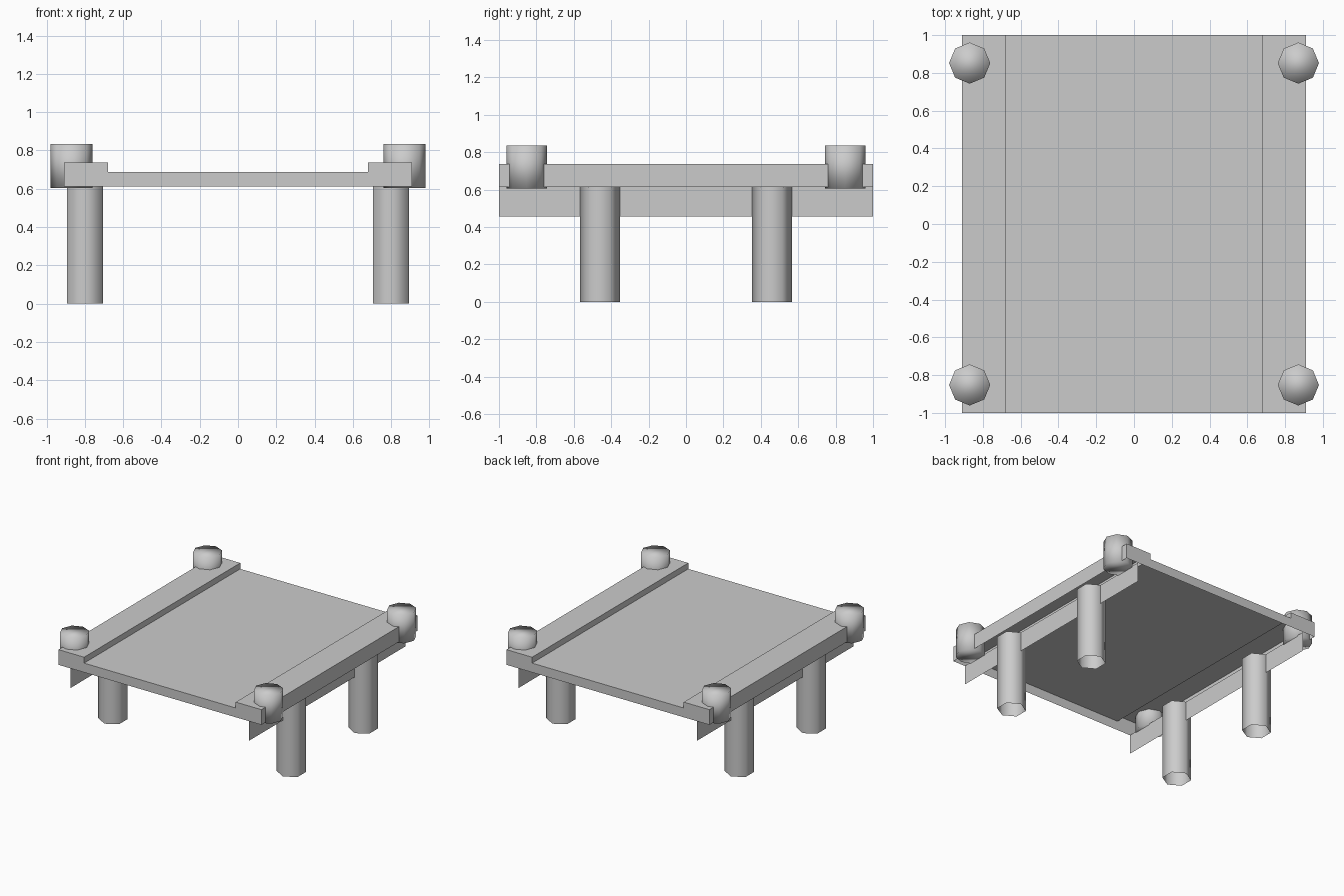
import bpy, bmesh, math
from mathutils import Matrix

if "Cube" in bpy.data.objects:
    bpy.data.objects.remove(bpy.data.objects["Cube"])


def add_object(name, bm, smooth=False):
    for f in bm.faces:
        f.smooth = smooth
    me = bpy.data.meshes.new(name)
    bm.to_mesh(me)
    bm.free()
    ob = bpy.data.objects.new(name, me)
    bpy.context.collection.objects.link(ob)
    return ob


def post(name, sides, radius, x, y, z0, z1, turn, capped):
    bm = bmesh.new()
    place = Matrix.Translation((x, y, (z0 + z1) / 2)) @ Matrix.Rotation(turn, 4, 'Z')
    bmesh.ops.create_cone(bm, cap_ends=capped, segments=sides, radius1=radius,
                          radius2=radius, depth=z1 - z0, matrix=place)
    return add_object(name, bm, smooth=True)


# Deck: curbed profile swept along y, hollow underneath (no bottom face)
W, C = 0.91, 0.68
LOW, TOP, CURB = 0.613, 0.688, 0.736
profile = [(-W, LOW), (-W, CURB), (-C, CURB), (-C, TOP),
           (C, TOP), (C, CURB), (W, CURB), (W, LOW)]
bm = bmesh.new()
front = [bm.verts.new((x, -1, z)) for x, z in profile]
back = [bm.verts.new((x, 1, z)) for x, z in profile]
bm.faces.new(front[::-1])
bm.faces.new(back)
for i in range(len(profile) - 1):
    bm.faces.new((front[i], front[i + 1], back[i + 1], back[i]))
bmesh.ops.recalc_face_normals(bm, faces=bm.faces[:])
add_object("deck", bm)

for sx, side in ((-1, "left"), (1, "right")):
    # Thin support board under each curb
    bm = bmesh.new()
    corners = [(-1, 0.455), (1, 0.455), (1, LOW), (-1, LOW)]
    board = bm.faces.new([bm.verts.new((0.8 * sx, y, z)) for y, z in corners])
    if sx < 0:
        board.normal_flip()
    add_object(f"{side}_support_board", bm)

    for sy, end in ((-1, "front"), (1, "back")):
        # Six-sided open pile
        post(f"{end}_{side}_pile", 6, 0.108, 0.8 * sx, 0.46 * sy, 0, LOW,
             0, False).data.update()
        # Eight-sided bollard at the deck corner
        post(f"{end}_{side}_bollard", 8, 0.109, 0.87 * sx, 0.852 * sy,
             0.605, 0.835, 0, True)
